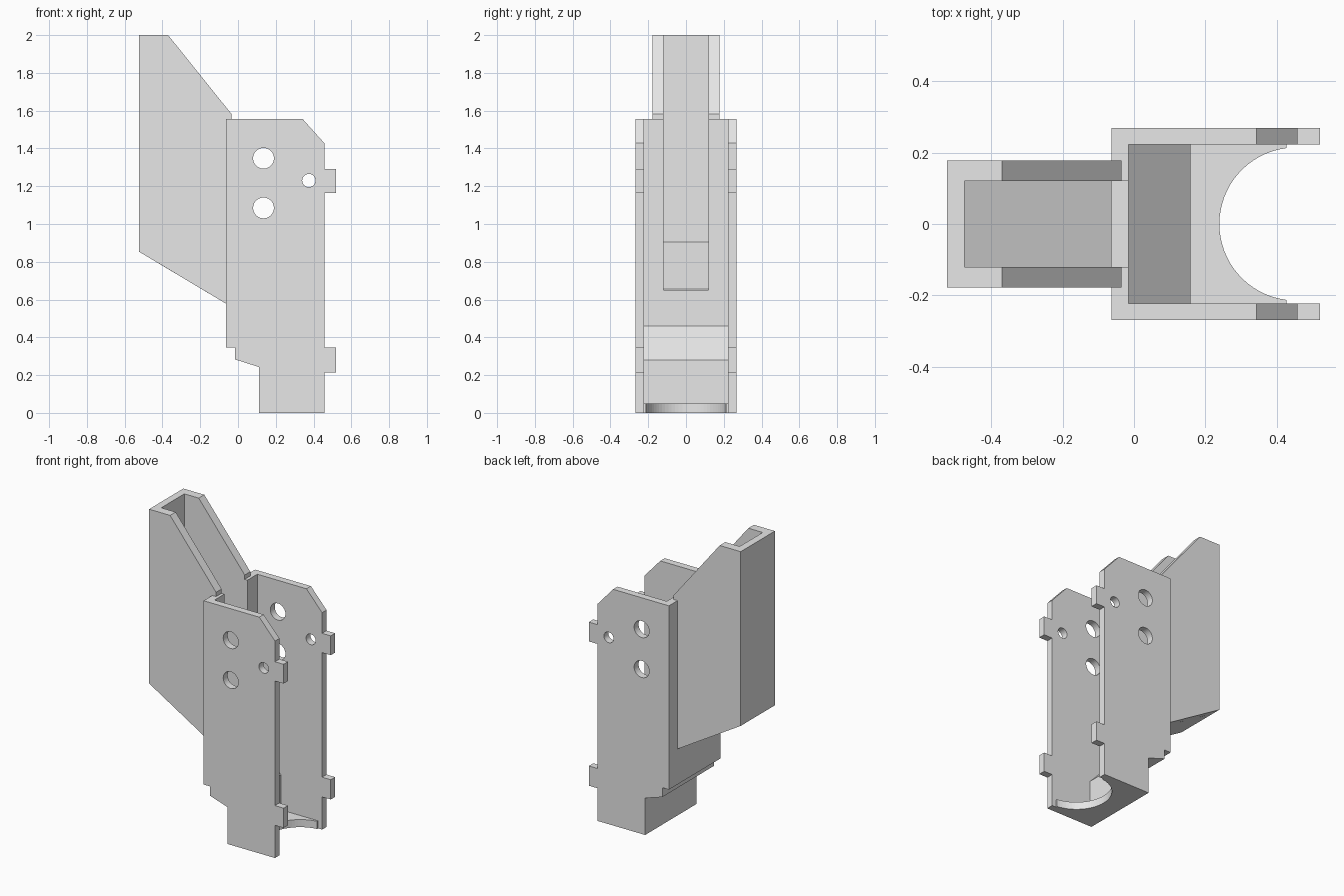
import bpy, bmesh, math
from mathutils import Vector

cube = bpy.data.objects.get("Cube")
if cube:
    bpy.data.objects.remove(cube, do_unlink=True)

GREY = (0.8, 0.8, 0.8, 1)
grey = bpy.data.materials.new("plain grey")
grey.use_nodes = True
grey.diffuse_color = GREY
grey.node_tree.nodes["Principled BSDF"].inputs["Base Color"].default_value = GREY

# how a flat profile point (a, b) at depth d lies in space, by extrusion axis
PLACE = {
    "x": lambda a, b, d: Vector((d, a, b)),
    "y": lambda a, b, d: Vector((a, d, b)),
    "z": lambda a, b, d: Vector((a, b, d)),
}


def prism(name, profile, axis, start, end):
    """Extrude a flat profile along one axis."""
    bm = bmesh.new()
    face = bm.faces.new([bm.verts.new(PLACE[axis](a, b, start)) for a, b in profile])
    grown = bmesh.ops.extrude_face_region(bm, geom=[face])
    verts = [v for v in grown["geom"] if isinstance(v, bmesh.types.BMVert)]
    bmesh.ops.translate(bm, verts=verts, vec=PLACE[axis](0, 0, end - start))
    bmesh.ops.recalc_face_normals(bm, faces=bm.faces)
    mesh = bpy.data.meshes.new(name)
    bm.to_mesh(mesh)
    bm.free()
    mesh.materials.append(grey)
    obj = bpy.data.objects.new(name, mesh)
    bpy.context.collection.objects.link(obj)
    return obj


def circle(x, z, radius, sides=40):
    turns = [math.tau * i / sides for i in range(sides)]
    return [(x + radius * math.cos(t), z + radius * math.sin(t)) for t in turns]


def drill(obj, x, z, radius):
    """Cut a round hole through a side plate."""
    cutter = prism("hole_cutter", circle(x, z, radius), "y", -0.5, 0.5)
    cutter.hide_render = True
    mod = obj.modifiers.new("hole", "BOOLEAN")
    mod.operation = "DIFFERENCE"
    mod.solver = "EXACT"
    mod.object = cutter
    bpy.context.view_layer.objects.active = obj
    bpy.ops.object.modifier_apply(modifier=mod.name)
    bpy.data.objects.remove(cutter, do_unlink=True)


# main body: stepped foot, two front tabs and a clipped upper corner
plate = [(-0.063, 0.345), (-0.015, 0.345), (-0.015, 0.283), (0.11, 0.243), (0.11, 0),
         (0.457, 0), (0.457, 0.215), (0.52, 0.215), (0.52, 0.345), (0.457, 0.345),
         (0.457, 1.165), (0.52, 1.165), (0.52, 1.292), (0.457, 1.292),
         (0.457, 1.428), (0.343, 1.555), (-0.063, 1.555)]

# chute cheek: sloping top and bottom
cheek = [(-0.523, 0.853), (-0.063, 0.578), (-0.035, 0.578), (-0.035, 1.583),
         (-0.37, 2), (-0.523, 2)]

for side, s in (("left", 1), ("right", -1)):
    body_plate = prism(side + "_side_plate", plate, "y", s * 0.222, s * 0.268)
    for hole in ((0.135, 1.348, 0.055), (0.135, 1.085, 0.055), (0.375, 1.23, 0.035)):
        drill(body_plate, *hole)
    prism(side + "_chute_cheek", cheek, "y", s * 0.12, s * 0.178)

# rear wall, open at the top where the chute enters
wall = [(-0.222, 0.345), (0.222, 0.345), (0.222, 1.555), (0.12, 1.555),
        (0.12, 0.65), (-0.12, 0.65), (-0.12, 1.555), (-0.222, 1.555)]
prism("rear_wall", wall, "x", -0.063, -0.015)

# sloped ramp leading down to the foot
ramp = [(-0.015, 0.46), (0.158, 0.28), (0.158, 0), (0.11, 0), (0.11, 0.243), (-0.015, 0.283)]
prism("foot_ramp", ramp, "y", -0.222, 0.222)

# base plate with a round cutout open to the front edge
arc = []
for i in range(33):
    t = math.radians(97 + 166 * i / 32)
    arc.append((0.453 + 0.214 * math.cos(t), 0.214 * math.sin(t)))
base = [(0.158, -0.222), (0.158, 0.222), (arc[0][0], 0.222)] + arc + [(arc[-1][0], -0.222)]
prism("base_plate", base, "z", 0, 0.05)

# chute rear and sloping floor
chute_rear = [(-0.523, 0.853), (-0.475, 0.824), (-0.475, 2), (-0.523, 2)]
prism("chute_rear", chute_rear, "y", -0.12, 0.12)
chute_floor = [(-0.475, 0.905), (-0.063, 0.655), (-0.063, 0.578), (-0.475, 0.824)]
prism("chute_floor", chute_floor, "y", -0.12, 0.12)
